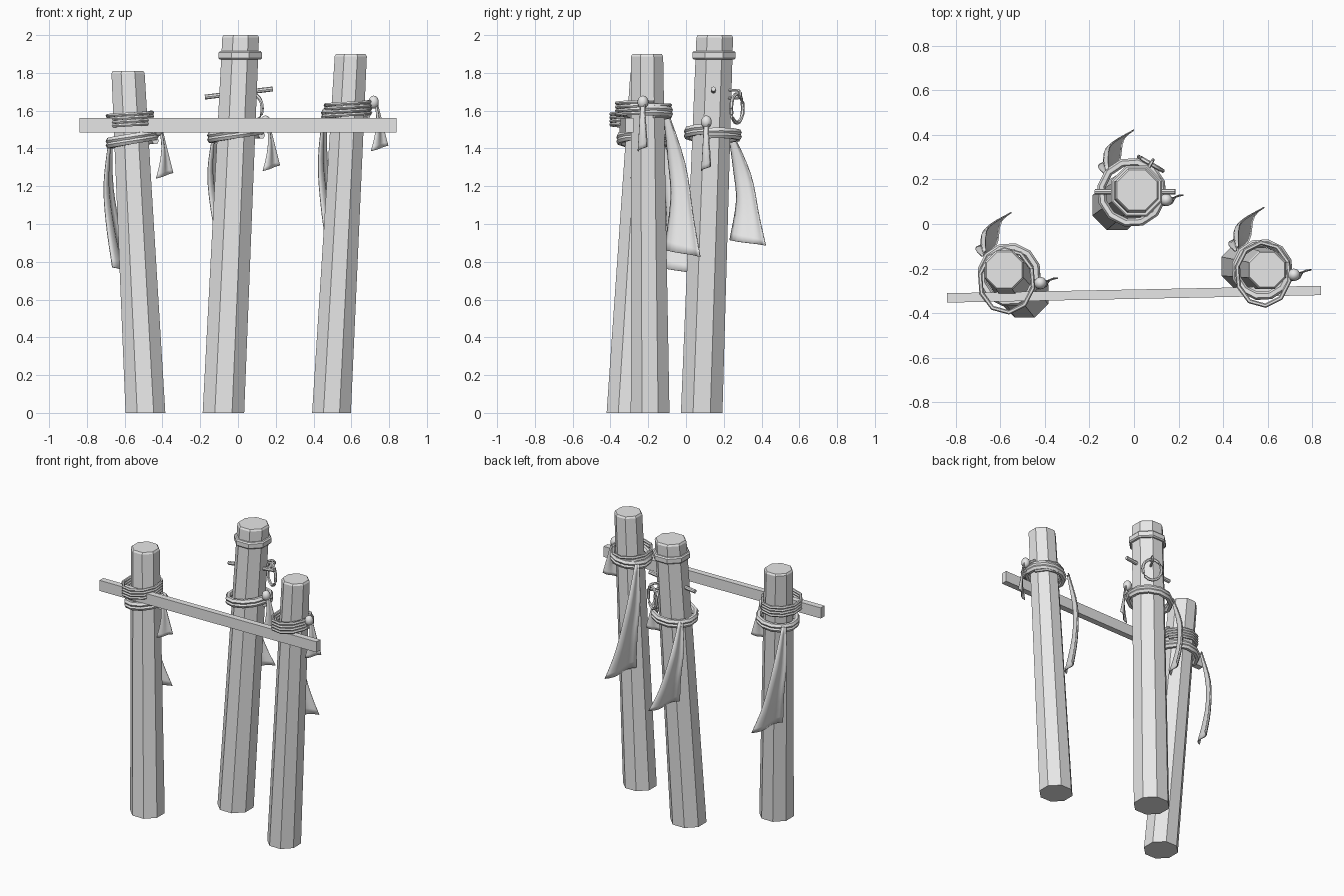
import bpy, bmesh, math
from mathutils import Vector

if "Cube" in bpy.data.objects:
    bpy.data.objects.remove(bpy.data.objects["Cube"])

grey = bpy.data.materials.new("plain_grey")
grey.diffuse_color = (0.8, 0.8, 0.8, 1)
grey.use_nodes = True
grey.node_tree.nodes["Principled BSDF"].inputs["Base Color"].default_value = grey.diffuse_color


def finish(name, bm, smooth=None):
    bmesh.ops.recalc_face_normals(bm, faces=bm.faces)
    me = bpy.data.meshes.new(name)
    bm.to_mesh(me)
    bm.free()
    me.materials.append(grey)
    ob = bpy.data.objects.new(name, me)
    bpy.context.collection.objects.link(ob)
    if smooth:
        bpy.ops.object.select_all(action='DESELECT')
        ob.select_set(True)
        bpy.context.view_layer.objects.active = ob
        bpy.ops.object.shade_smooth_by_angle(angle=math.radians(smooth))
    return ob


def loft(name, rings, smooth=None):
    """Closed rings of points, capped at both ends."""
    bm = bmesh.new()
    vs = [[bm.verts.new(p) for p in r] for r in rings]
    n = len(vs[0])
    for a, b in zip(vs, vs[1:]):
        for i in range(n):
            bm.faces.new((a[i], a[(i + 1) % n], b[(i + 1) % n], b[i]))
    bm.faces.new(vs[0])
    bm.faces.new(vs[-1])
    return finish(name, bm, smooth)


def octagon(c, r):
    return [Vector((c[0] + r * math.cos(a), c[1] + r * math.sin(a), c[2]))
            for a in [math.pi / 8 + k * math.pi / 4 for k in range(8)]]


def tube(name, pts, r, sides=6):
    rings = []
    for i, p in enumerate(pts):
        t = (pts[min(i + 1, len(pts) - 1)] - pts[max(i - 1, 0)]).normalized()
        ref = Vector((0, 0, 1)) if abs(t.z) < 0.9 else Vector((1, 0, 0))
        u = t.cross(ref).normalized()
        w = t.cross(u)
        rings.append([p + r * (u * math.cos(a) + w * math.sin(a))
                      for a in [2 * math.pi * k / sides for k in range(sides)]])
    return loft(name, rings, 40)


def coil(name, c, rx, ry, turns, rise, tilt, r, start, seg=12):
    """Rope wound round a centre, higher on the +x side when tilt > 0."""
    pts = []
    n = int(turns * seg)
    for i in range(n + 1):
        a = start + 2 * math.pi * i / seg
        z = c[2] + rise * (i / n - 0.5) + tilt * math.cos(a)
        pts.append(Vector((c[0] + rx * math.cos(a), c[1] + ry * math.sin(a), z)))
    return tube(name, pts, r)


def sample(keys, t):
    """Smooth interpolation through key points."""
    f = t * (len(keys) - 1)
    i = min(int(f), len(keys) - 2)
    k = [Vector(keys[max(0, min(len(keys) - 1, i + d))]) for d in (-1, 0, 1, 2)]
    s = f - i
    return 0.5 * (2 * k[1] + (k[2] - k[0]) * s + (2 * k[0] - 5 * k[1] + 4 * k[2] - k[3]) * s * s
                  + (3 * k[1] - k[0] - 3 * k[2] + k[3]) * s ** 3)


def cloth(name, left, right, origin, zscale, fold, rows=12, cols=8):
    """Strip between two edge paths, with folds growing to the hem."""
    bm = bmesh.new()
    grid = []
    for i in range(rows + 1):
        t = i / rows
        a, b = sample(left, t), sample(right, t)
        side = (b - a).cross(Vector((0, 0, 1))).normalized()
        row = []
        for j in range(cols + 1):
            s = j / cols
            p = a.lerp(b, s) + side * fold * math.sin(2 * math.pi * s) * (0.3 + 0.7 * t)
            row.append(bm.verts.new(Vector(origin) + Vector((p.x, p.y, p.z * zscale))))
        grid.append(row)
    for r0, r1 in zip(grid, grid[1:]):
        for j in range(cols):
            bm.faces.new((r0[j], r0[j + 1], r1[j + 1], r1[j]))
    ob = finish(name, bm, 50)
    m = ob.modifiers.new("thickness", 'SOLIDIFY')
    m.thickness = 0.006
    m.offset = 0
    return ob


def ball(name, c, r, sz):
    bm = bmesh.new()
    bmesh.ops.create_uvsphere(bm, u_segments=10, v_segments=7, radius=r)
    for v in bm.verts:
        v.co = Vector((v.co.x, v.co.y, v.co.z * sz)) + Vector(c)
    return finish(name, bm, 60)


# cloth edges relative to rope centre (unit drop = 1)
SCARF_L = [(-.125, .085, 0), (-.15, .11, -.32), (-.14, .125, -.6), (-.105, .09, -.95)]
SCARF_R = [(-.105, .105, .01), (-.10, .20, -.36), (-.05, .245, -.74), (.01, .28, -1)]
TAIL_L = [(.005, -.01, 0), (.015, -.015, -.09), (.005, -.02, -.18), (-.015, -.025, -.26)]
TAIL_R = [(.02, .01, 0), (.04, .012, -.08), (.06, .018, -.16), (.078, .022, -.23)]

# name, bottom centre, r, top centre, r, rope centre, rope radius, knot, scarf drop
POSTS = [
    ("left", (-.49, -.315, 0), .114, (-.582, -.207, 1.81), .095,
     (-.56, -.228, 1.445), .125, (-.42, -.265, 1.50), .71),
    ("middle", (-.077, .083, 0), .119, (.014, .152, 2.0), .105,
     (-.01, .142, 1.475), .138, (.145, .108, 1.54), .59),
    ("right", (.495, -.19, 0), .111, (.597, -.206, 1.90), .092,
     (.575, -.205, 1.595), .12, (.718, -.228, 1.645), .77),
]
for name, b, rb, t, rt, rope, rr, knot, drop in POSTS:
    # leaning octagonal post with a slightly worn top edge
    loft(name + "_post", [octagon(b, rb), octagon((t[0], t[1], t[2] - .012), rt), octagon(t, rt - .008)])
    # thick rope, knot, short tail and long scarf
    coil(name + "_rope", rope, rr, rr, 2, .045, .018, .019, -.2)
    ball(name + "_knot", knot, .029, 1.2)
    cloth(name + "_knot_tail", TAIL_L, TAIL_R, knot, 1, .010, 8, 6)
    cloth(name + "_scarf", SCARF_L, SCARF_R, rope, drop, .018)

# crossbar
bm = bmesh.new()
bmesh.ops.create_cube(bm, size=1)
for v in bm.verts:
    x = v.co.x * 1.68
    v.co = Vector((x, v.co.y * .042 - .315 + x * .02, 1.523 + v.co.z * .075))
finish("crossbar", bm)

# thin lashings
coil("left_lashing", (-.572, -.255, 1.55), .122, .142, 4, .075, .004, .010, .4, 10)
coil("right_lashing", (.58, -.225, 1.605), .12, .142, 4, .08, .004, .010, .4, 10)

# collar near the top of the middle post
loft("middle_collar", [octagon((.012, .148, z), r) for z, r in
                       ((1.87, .116), (1.878, .124), (1.908, .124), (1.916, .116))])

# peg through the middle post
tube("middle_peg", [Vector((-.175, .145, 1.672)), Vector((.185, .145, 1.715))], .013, 8)

# hanging ring and its staple on the back of the middle post
d = Vector((.86, -.5, 0))
n = Vector((.5, .86, 0))
c = Vector((.075, .27, 1.612))
ring = [c + .073 * (d * .85 * math.cos(a) + Vector((0, 0, 1)) * 1.05 * math.sin(a))
        for a in [2 * math.pi * k / 16 for k in range(17)]]
tube("hanging_ring", ring, .010)
s = c + Vector((0, 0, .085))
staple = [s - n * .06 + Vector((0, 0, .01))] + [
    s + n * .022 * math.sin(a) + Vector((0, 0, .022 * math.cos(a) - .01))
    for a in [math.pi * k / 5 for k in range(6)]] + [s - n * .06 - Vector((0, 0, .03))]
tube("ring_staple", staple, .008)
